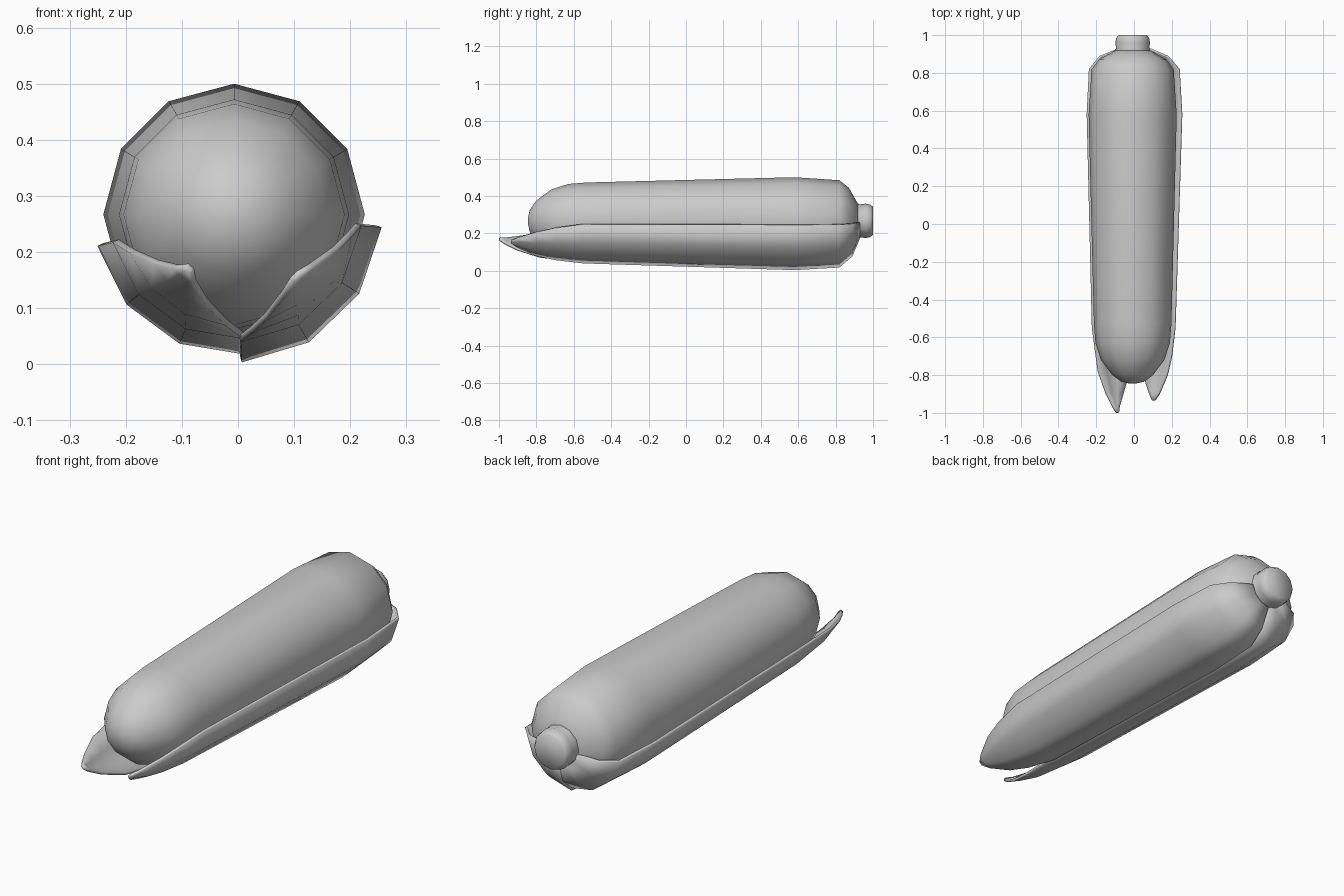
import bpy
import bmesh
from math import cos, sin, radians, pi

if "Cube" in bpy.data.objects:
    bpy.data.objects.remove(bpy.data.objects["Cube"])

CX, CZ = -0.007, 0.267  # long axis of the cob

grey = bpy.data.materials.new("plain_grey")
grey.use_nodes = True
grey.diffuse_color = (0.6, 0.6, 0.6, 1)
grey.node_tree.nodes["Principled BSDF"].inputs["Base Color"].default_value = (0.6, 0.6, 0.6, 1)


def finish(bm, name):
    bmesh.ops.recalc_face_normals(bm, faces=bm.faces)
    for f in bm.faces:
        f.smooth = True
    mesh = bpy.data.meshes.new(name)
    bm.to_mesh(mesh)
    bm.free()
    mesh.materials.append(grey)
    obj = bpy.data.objects.new(name, mesh)
    bpy.context.collection.objects.link(obj)
    return obj


def polar(bm, y, r, a):
    return bm.verts.new((CX + r * cos(a), y, CZ + r * sin(a)))


def bridge(bm, rows, closed):
    n = len(rows[0])
    for a, b in zip(rows, rows[1:]):
        for i in range(n if closed else n - 1):
            j = (i + 1) % n
            bm.faces.new((a[i], a[j], b[j], b[i]))


def lathe(name, profile, sides=12):
    """Twelve-sided solid around the long axis, from (y, radius) pairs."""
    bm = bmesh.new()
    rows = [[polar(bm, y, r, 2 * pi * i / sides) for i in range(sides)]
            for y, r in profile]
    bridge(bm, rows, True)
    bm.faces.new(rows[0])
    bm.faces.new(rows[-1])
    return finish(bm, name)


def leaf(name, start, end, tip_angle, stations):
    """Husk leaf: (y, radius, width share) stations, narrowing to a tip."""
    bm = bmesh.new()
    rows = []
    for y, r, w in stations:
        row = []
        for i in range(4):
            full = start + (end - start) * i / 3
            row.append(polar(bm, y, r, radians(tip_angle + (full - tip_angle) * w)))
        rows.append(row)
    bridge(bm, rows, False)
    obj = finish(bm, name)
    # Make normals point away from the axis so the thickness goes inward
    side = obj.data.polygons[len(obj.data.polygons) // 2]
    out = side.normal.x * (side.center.x - CX) + side.normal.z * (side.center.z - CZ)
    if out < 0:
        obj.data.flip_normals()
    shell = obj.modifiers.new("thickness", 'SOLIDIFY')
    shell.thickness = 0.012
    shell.offset = -1


# Cob with rounded front and shoulder at the back
lathe("cob", [(-0.845, 0.015), (-0.835, 0.06), (-0.8, 0.108), (-0.72, 0.168),
              (-0.63, 0.197), (-0.53, 0.205), (0.58, 0.233), (0.82, 0.217),
              (0.87, 0.178), (0.9, 0.125), (0.92, 0.09)])

# Short stem
lathe("stem", [(0.9, 0.1), (0.93, 0.088), (0.96, 0.092), (0.985, 0.087), (1.0, 0.075)])

# Husk leaves cupping the lower half
leaf("right_husk_leaf", 193, 274, 230,
     [(-1.0, 0.13, 0.08), (-0.97, 0.145, 0.22), (-0.9, 0.168, 0.5), (-0.78, 0.198, 0.8),
      (-0.55, 0.222, 1), (0.58, 0.25, 1), (0.82, 0.238, 1),
      (0.89, 0.18, 1), (0.925, 0.09, 1)])
leaf("left_husk_leaf", -5, -87, -45,
     [(-0.935, 0.162, 0.08), (-0.9, 0.172, 0.3), (-0.8, 0.197, 0.66), (-0.7, 0.213, 0.85),
      (-0.55, 0.228, 1), (0.58, 0.264, 1), (0.82, 0.25, 1),
      (0.89, 0.19, 1), (0.93, 0.095, 1)])
